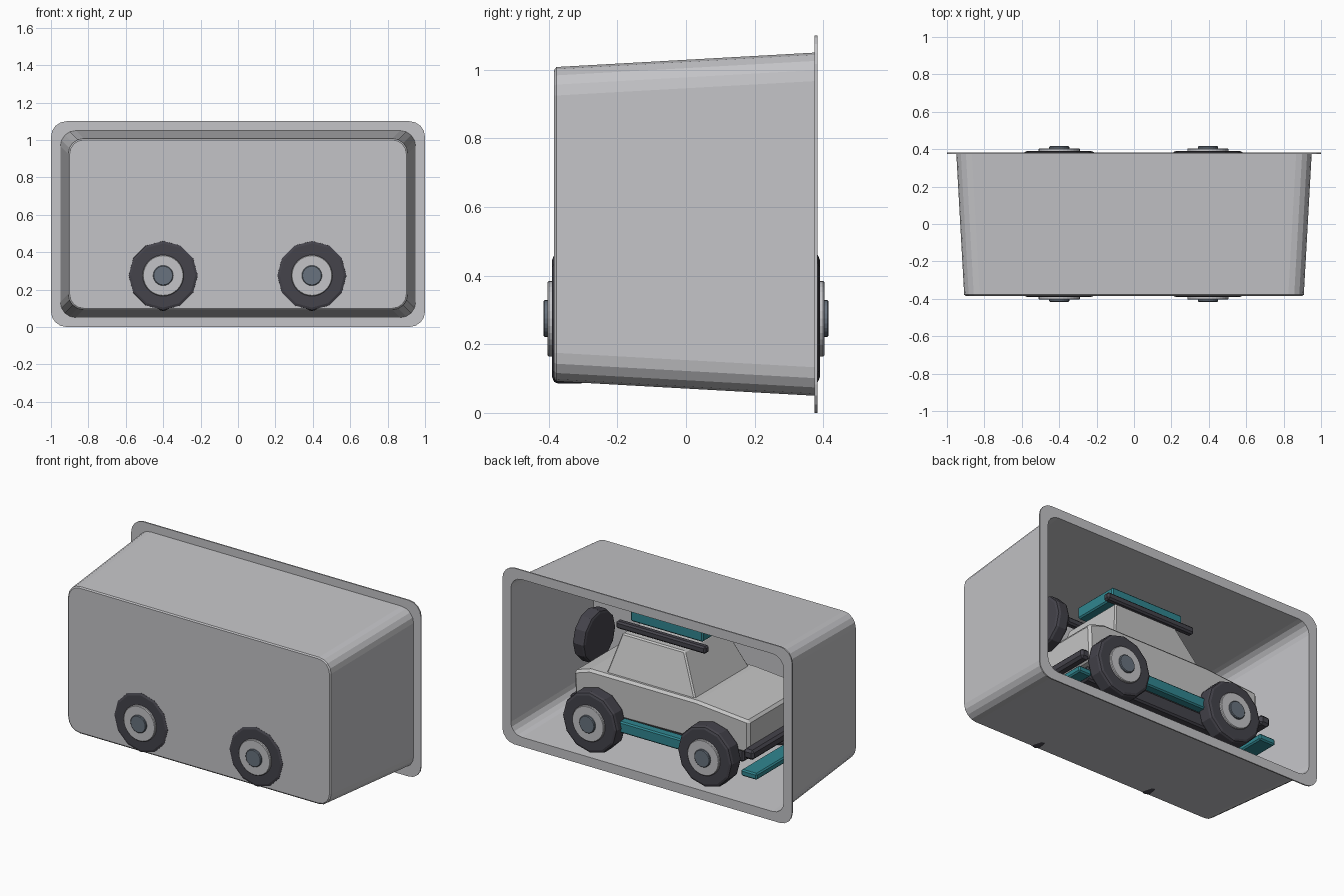
import bpy, bmesh, math
from mathutils import Matrix, Vector

if "Cube" in bpy.data.objects:
    bpy.data.objects.remove(bpy.data.objects["Cube"])


def material(name, rgb):
    m = bpy.data.materials.new(name)
    m.diffuse_color = (*rgb, 1)
    m.use_nodes = True
    m.node_tree.nodes["Principled BSDF"].inputs["Base Color"].default_value = m.diffuse_color
    return m


GREY = material("light_grey", (0.55, 0.55, 0.57))
BODY = material("body_grey", (0.56, 0.56, 0.56))
BLACK = material("tyre_black", (0.058, 0.056, 0.070))
STEEL = material("blue_steel", (0.14, 0.17, 0.21))
TEAL = material("teal", (0.03, 0.24, 0.28))


def finish(bm, name, mat, bevel=0, segments=1):
    bmesh.ops.recalc_face_normals(bm, faces=bm.faces)
    me = bpy.data.meshes.new(name)
    bm.to_mesh(me)
    bm.free()
    me.materials.append(mat)
    ob = bpy.data.objects.new(name, me)
    bpy.context.collection.objects.link(ob)
    if bevel:
        mod = ob.modifiers.new("bevel", "BEVEL")
        mod.width, mod.segments = bevel, segments
        mod.limit_method = "ANGLE"
        mod.angle_limit = math.radians(35)
    return ob


def loft(bm, rings, cap=True):
    loops = [[bm.verts.new(p) for p in ring] for ring in rings]
    n = len(loops[0])
    for a, b in zip(loops, loops[1:]):
        for i in range(n):
            bm.faces.new((a[i], a[(i + 1) % n], b[(i + 1) % n], b[i]))
    if cap:
        bm.faces.new(loops[0])
        bm.faces.new(loops[-1])


def box(name, x, y, z, mat, bevel=0.0):
    bm = bmesh.new()
    loft(bm, [[(x[0], y[0], h), (x[1], y[0], h), (x[1], y[1], h), (x[0], y[1], h)] for h in z])
    return finish(bm, name, mat, bevel)


def disc(name, centre, axis, r, depth, sides, mat, bevel=0, segments=1):
    """Cylinder with a corner pointing straight up."""
    bm = bmesh.new()
    rings = []
    for d in (-depth / 2, depth / 2):
        ring = []
        for i in range(sides):
            t = 2 * math.pi * i / sides
            u, w = r * math.sin(t), r * math.cos(t)
            off = (u, d, w) if axis == "y" else (d, u, w)
            ring.append(Vector(centre) + Vector(off))
        rings.append(ring)
    loft(bm, rings)
    ob = finish(bm, name, mat, bevel, segments)
    if bevel:
        ob.modifiers["bevel"].angle_limit = math.radians(50)
    return ob


def rounded_rect(hx, hz, r, y, zc=0.55, steps=4):
    pts = []
    for k, (sx, sz) in enumerate(((1, 1), (-1, 1), (-1, -1), (1, -1))):
        for i in range(steps + 1):
            t = math.pi / 2 * (k + i / steps)
            pts.append((sx * (hx - r) + r * math.cos(t), y, zc + sz * (hz - r) + r * math.sin(t)))
    return pts


# Open tapered tub with a thin rim flange, opening at the rear
bm = bmesh.new()
loft(bm, [
    rounded_rect(0.900, 0.450, 0.075, -0.384),
    rounded_rect(0.908, 0.458, 0.083, -0.378),
    rounded_rect(0.950, 0.500, 0.083, 0.375),
    rounded_rect(1.000, 0.550, 0.083, 0.375),
    rounded_rect(1.000, 0.550, 0.083, 0.383),
    rounded_rect(0.942, 0.492, 0.075, 0.383),
    rounded_rect(0.900, 0.450, 0.075, -0.372),
])
finish(bm, "tub", GREY)

# Lower car body: side profile extruded across the width
profile = [(0.56, 0.30), (0.57, 0.52), (0.46, 0.555), (-0.28, 0.555), (-0.64, 0.525), (-0.64, 0.32)]
bm = bmesh.new()
loft(bm, [[(x, y, z) for x, z in profile] for y in (-0.295, 0.295)])
finish(bm, "lower_body", BODY, 0.015)

# Tapered cabin
bm = bmesh.new()
loft(bm, [[(x0, -w, z), (x1, -w, z), (x1, w, z), (x0, w, z)]
          for x0, x1, w, z in ((-0.255, 0.365, 0.27, 0.54), (-0.13, 0.30, 0.20, 0.79))])
finish(bm, "cabin", BODY, 0.008)

# Roof cargo box and rack
box("roof_box", (-0.22, 0.28), (-0.15, 0.15), (0.85, 0.925), TEAL, 0.008)
for s in (-1, 1):
    box("roof_bar", (-0.27, 0.35), (s * 0.175 - 0.022, s * 0.175 + 0.022), (0.805, 0.85), BLACK, 0.01)
    box("side_step", (-0.30, 0.30), (s * 0.315 - 0.03, s * 0.315 + 0.03), (0.245, 0.315), TEAL, 0.008)

# Underside, bumpers and skid plates
box("chassis", (-0.55, 0.52), (-0.22, 0.22), (0.215, 0.305), BLACK, 0.01)
box("front_bumper", (-0.70, -0.63), (-0.34, 0.34), (0.31, 0.37), BLACK, 0.014)
box("rear_bumper", (0.55, 0.61), (-0.28, 0.28), (0.30, 0.36), BLACK, 0.014)
box("front_skid_plate", (-0.73, -0.62), (-0.345, 0.345), (0.20, 0.24), TEAL, 0.008)
box("rear_skid_plate", (0.54, 0.63), (-0.28, 0.28), (0.20, 0.24), TEAL, 0.008)

# Wheels with hub discs and caps
for x in (-0.4, 0.395):
    disc("axle", (x, 0, 0.275), "y", 0.03, 0.6, 8, BLACK)
    for s in (-1, 1):
        disc("tyre", (x, s * 0.34, 0.275), "y", 0.19, 0.10, 12, BLACK, 0.018, 2)
        disc("hub", (x, s * 0.39, 0.275), "y", 0.11, 0.028, 32, GREY, 0.004)
        disc("hub_cap", (x, s * 0.40, 0.275), "y", 0.054, 0.032, 24, STEEL, 0.004)

# Spare wheel behind the cabin
disc("spare_tyre", (0.635, 0, 0.615), "x", 0.16, 0.085, 12, BLACK, 0.018, 2)
